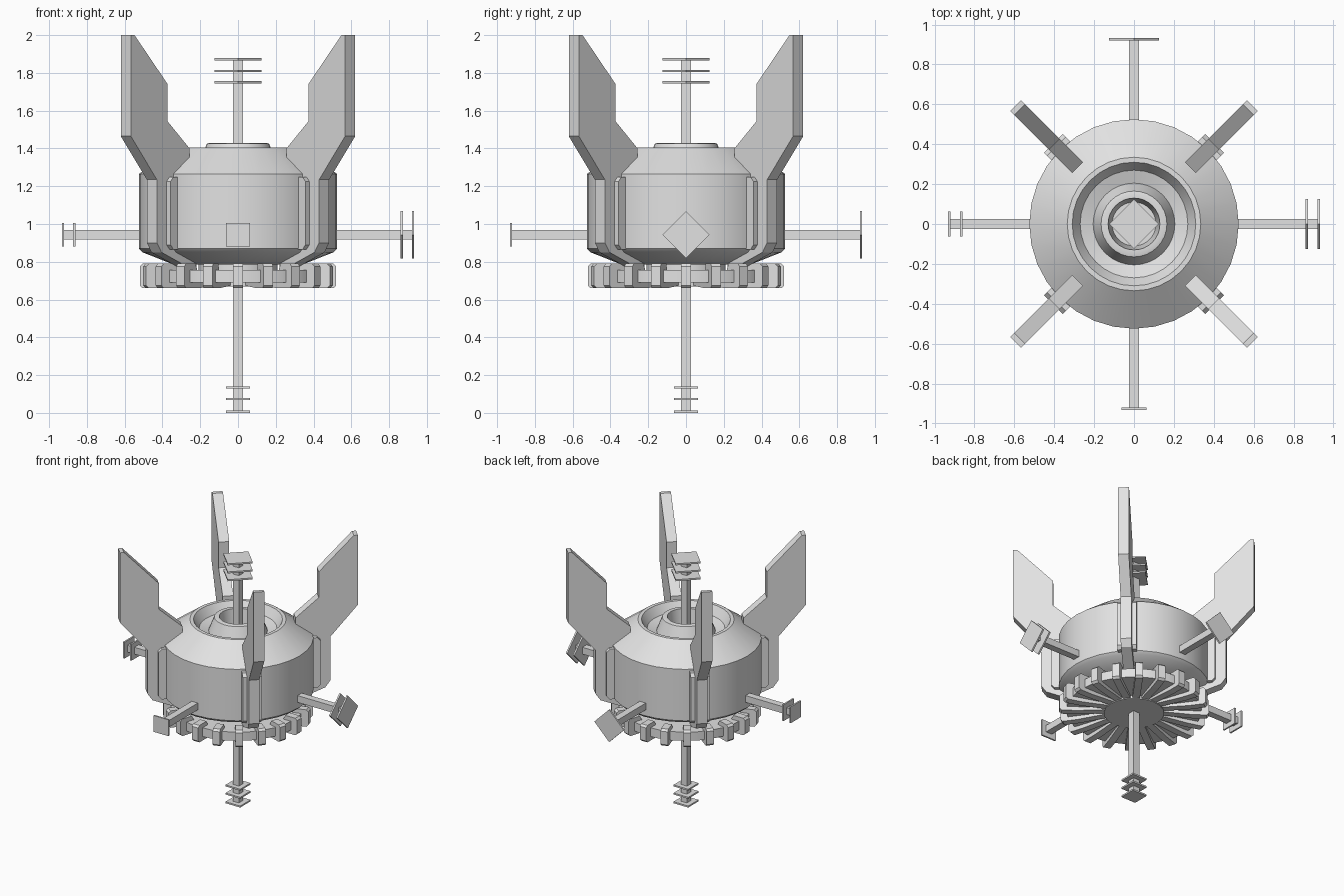
import bpy, bmesh, math
from mathutils import Matrix, Vector

if "Cube" in bpy.data.objects:
    bpy.data.objects.remove(bpy.data.objects["Cube"])

grey = bpy.data.materials.new("light_grey")
grey.diffuse_color = (0.76, 0.76, 0.76, 1)
grey.use_nodes = True
grey.node_tree.nodes["Principled BSDF"].inputs["Base Color"].default_value = grey.diffuse_color


def finish(name, bm, smooth=False):
    bmesh.ops.recalc_face_normals(bm, faces=bm.faces)
    me = bpy.data.meshes.new(name)
    bm.to_mesh(me)
    bm.free()
    me.materials.append(grey)
    ob = bpy.data.objects.new(name, me)
    bpy.context.collection.objects.link(ob)
    if smooth:
        bpy.ops.object.select_all(action='DESELECT')
        ob.select_set(True)
        bpy.context.view_layer.objects.active = ob
        bpy.ops.object.shade_smooth_by_angle(angle=math.radians(25))
    return ob


def lathe(name, profile, n=32):
    bm = bmesh.new()
    rings = []
    for r, z in profile:
        if r == 0:
            rings.append([bm.verts.new((0, 0, z))] * n)
        else:
            rings.append([bm.verts.new((r * math.cos(2 * math.pi * i / n),
                                        r * math.sin(2 * math.pi * i / n), z)) for i in range(n)])
    for a, b in zip(rings, rings[1:]):
        for i in range(n):
            j = (i + 1) % n
            vs = list(dict.fromkeys((a[i], a[j], b[j], b[i])))
            bm.faces.new(vs)
    return finish(name, bm, True)


def radial_slab(name, profile, width, angle):
    """Extrude an (r, z) outline by width and turn it round z."""
    bm = bmesh.new()
    f = bm.faces.new([bm.verts.new((r, -width / 2, z)) for r, z in profile])
    ext = bmesh.ops.extrude_face_region(bm, geom=[f])
    bmesh.ops.translate(bm, vec=(0, width, 0),
                        verts=[v for v in ext['geom'] if isinstance(v, bmesh.types.BMVert)])
    bm.transform(Matrix.Rotation(angle, 4, 'Z'))
    return finish(name, bm)


def antenna(name, base, direction, start, end, plates, half, diamond):
    """Square rod along a direction with thin square plates near its tip."""
    d = Vector(direction)
    # local x axis becomes the rod direction
    if d.z:
        rot = Matrix.Rotation(-math.pi / 2 * d.z, 4, 'Y')
    else:
        rot = Matrix.Rotation(math.atan2(d.y, d.x), 4, 'Z')
    bm = bmesh.new()

    def box(x0, x1, s, turn):
        m = (Matrix.Translation(base) @ rot @ Matrix.Translation(((x0 + x1) / 2, 0, 0))
             @ Matrix.Rotation(turn, 4, 'X') @ Matrix.Diagonal((x1 - x0, s, s, 1)))
        bmesh.ops.create_cube(bm, size=1, matrix=m)

    box(start, end, 0.052, 0)
    side = half * math.sqrt(2) if diamond else half * 2
    for p in plates:
        box(p - 0.006, p + 0.006, side, math.pi / 4 if diamond else 0)
    finish(name, bm)


# Main hull: chamfered drum, recessed bowl and raised centre nozzle
lathe("hull", [(0, 0.785), (0.34, 0.785), (0.505, 0.85), (0.525, 0.87), (0.525, 1.265),
               (0.335, 1.405), (0.31, 1.405), (0.27, 1.34), (0.205, 1.32), (0.165, 1.425),
               (0.155, 1.428), (0.13, 1.428), (0.11, 1.27), (0, 1.27)])

# Lower ring and hub
lathe("lower_ring", [(0, 0.69), (0.47, 0.69), (0.47, 0.757), (0, 0.757)])
lathe("lower_hub", [(0, 0.668), (0.21, 0.668), (0.21, 0.79), (0, 0.79)], 20)

# Radial teeth round the lower ring
for i in range(20):
    radial_slab("ring_tooth", [(0.19, 0.675), (0.4, 0.66), (0.505, 0.66), (0.52, 0.675),
                               (0.52, 0.775), (0.505, 0.79), (0.42, 0.79), (0.40, 0.75),
                               (0.19, 0.75)], 0.053, 2 * math.pi * i / 20)

# Four diagonal fins, each with a rib hugging the hull and a wider backing plate
fin = [(0.84, 2.0), (0.812, 2.0), (0.564, 1.74), (0.564, 1.543), (0.40, 1.40), (0.40, 1.30),
       (0.48, 1.235), (0.645, 1.235), (0.84, 1.465)]
rib = [(0.645, 1.235), (0.50, 1.235), (0.50, 0.86), (0.35, 0.80), (0.35, 0.775), (0.42, 0.775),
       (0.61, 0.85), (0.645, 0.90)]
plate = [(0.48, 1.25), (0.55, 1.25), (0.572, 1.225), (0.572, 0.89), (0.55, 0.865), (0.48, 0.865)]
for i in range(4):
    a = math.pi / 4 + i * math.pi / 2
    radial_slab("fin", fin, 0.075, a)
    radial_slab("fin_rib", rib, 0.075, a)
    radial_slab("fin_backing_plate", plate, 0.134, a)

# Antennas: vertical pair through the centre, four at the sides
antenna("top_antenna", (0, 0, 0), (0, 0, 1), 1.2, 1.878, (1.75, 1.81, 1.872), 0.125, True)
antenna("bottom_antenna", (0, 0, 0), (0, 0, -1), -0.8, -0.003, (-0.135, -0.073, -0.006), 0.0625, False)
side = (0, 0, 0.943)
antenna("right_antenna", side, (1, 0, 0), 0.45, 0.925, (0.867, 0.927), 0.125, True)
antenna("left_antenna", side, (-1, 0, 0), 0.45, 0.925, (0.867, 0.927), 0.0625, False)
antenna("back_antenna", side, (0, 1, 0), 0.45, 0.925, (0.927,), 0.125, True)
antenna("front_antenna", side, (0, -1, 0), 0.45, 0.925, (0.927,), 0.0625, False)
